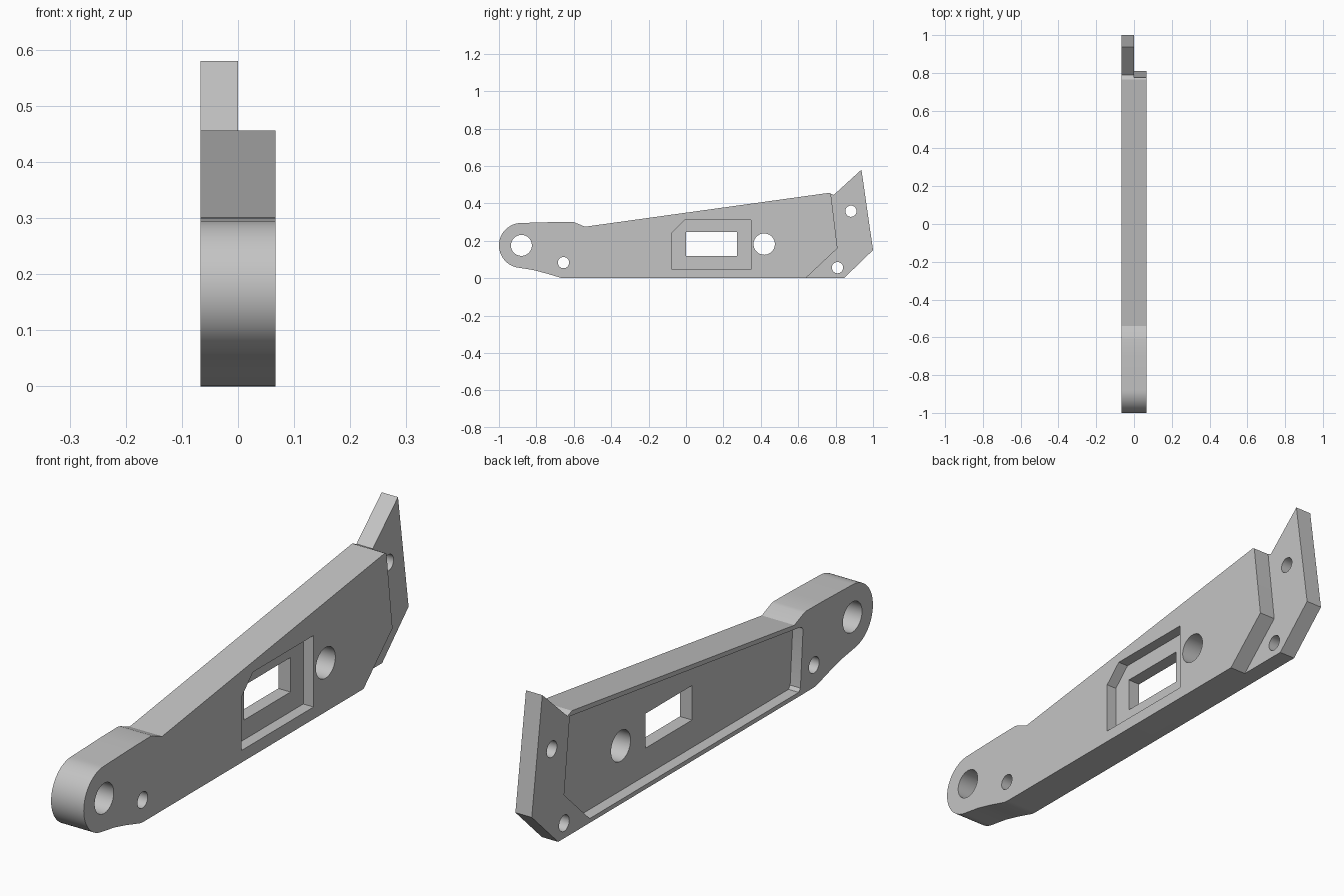
import bpy
import bmesh
from math import cos, sin, pi, radians

if "Cube" in bpy.data.objects:
    bpy.data.objects.remove(bpy.data.objects["Cube"], do_unlink=True)

HALF = 0.067      # half the arm thickness
WEB = 0.025       # half the thickness of the thin web
OUT = 0.1         # cutters reach past the surface

steel = bpy.data.materials.new("grey_metal")
steel.use_nodes = True
colour = (0.55, 0.55, 0.55, 1)
steel.diffuse_color = colour
steel.node_tree.nodes["Principled BSDF"].inputs["Base Color"].default_value = colour


def prism(name, outline, x0, x1):
    """Extrude a (y, z) outline along x."""
    bm = bmesh.new()
    face = bm.faces.new([bm.verts.new((x0, y, z)) for y, z in outline])
    moved = bmesh.ops.extrude_face_region(bm, geom=[face])["geom"]
    verts = [v for v in moved if isinstance(v, bmesh.types.BMVert)]
    bmesh.ops.translate(bm, verts=verts, vec=(x1 - x0, 0, 0))
    bmesh.ops.recalc_face_normals(bm, faces=bm.faces)
    mesh = bpy.data.meshes.new(name)
    bm.to_mesh(mesh)
    bm.free()
    mesh.materials.append(steel)
    obj = bpy.data.objects.new(name, mesh)
    bpy.context.collection.objects.link(obj)
    return obj


def arc(y, z, r, start, end, steps):
    angles = [radians(start + (end - start) * i / steps) for i in range(steps + 1)]
    return [(y + r * cos(a), z + r * sin(a)) for a in angles]


def cut(target, outline, x0, x1):
    cutter = prism("cutter", outline, x0, x1)
    cutter.hide_render = True
    mod = target.modifiers.new("cut", "BOOLEAN")
    mod.operation = "DIFFERENCE"
    mod.solver = "EXACT"
    mod.object = cutter
    bpy.context.view_layer.objects.active = target
    bpy.ops.object.modifier_apply(modifier=mod.name)
    bpy.data.objects.remove(cutter, do_unlink=True)


# Full side outline: rounded nose, sloping top, pointed tail, flat bottom
nose = arc(-0.88, 0.175, 0.12, 90, 262, 32)
outline = nose + [(-0.82, 0.044), (-0.75, 0.026), (-0.67, 0.002), (-0.65, 0),
                  (0.845, 0), (1.0, 0.15), (0.938, 0.58), (0.79, 0.445),
                  (0.765, 0.456), (-0.54, 0.275), (-0.595, 0.298),
                  (-0.61, 0.301), (-0.7, 0.3)]
arm = prism("lever_arm", outline, -HALF, HALF)

# Tail step: the left half stops short of the thin tail plate
cut(arm, [(0.64, -OUT), (0.64, 0), (0.81, 0.16), (0.775, 0.448),
          (0.775, 0.8), (1.2, 0.8), (1.2, -OUT)], 0, OUT)

# Pocket with one chamfered corner on the left side
cut(arm, [(-0.075, 0.045), (0.347, 0.045), (0.347, 0.31),
          (-0.008, 0.31), (-0.075, 0.243)], WEB, OUT)

# Long recess on the right side, leaving a thin rim
cut(arm, [(-0.565, 0.016), (0.66, 0.016), (0.81, 0.16), (0.777, 0.44),
          (-0.575, 0.254), (-0.588, 0.246), (-0.59, 0.235),
          (-0.575, 0.028)], -OUT, -WEB)

# Rectangular window through the web
cut(arm, [(0, 0.118), (0.272, 0.118), (0.272, 0.246), (0, 0.246)], -OUT, OUT)

# Bolt holes: two large, three small
for y, z, r in [(-0.88, 0.175, 0.056), (0.418, 0.182, 0.057),
                (-0.655, 0.083, 0.03), (0.882, 0.358, 0.03), (0.81, 0.056, 0.03)]:
    cut(arm, arc(y, z, r, 0, 352.5, 47), -OUT, OUT)

bpy.ops.object.select_all(action="DESELECT")
arm.select_set(True)
bpy.context.view_layer.objects.active = arm
bpy.ops.object.shade_smooth_by_angle(angle=radians(20))
